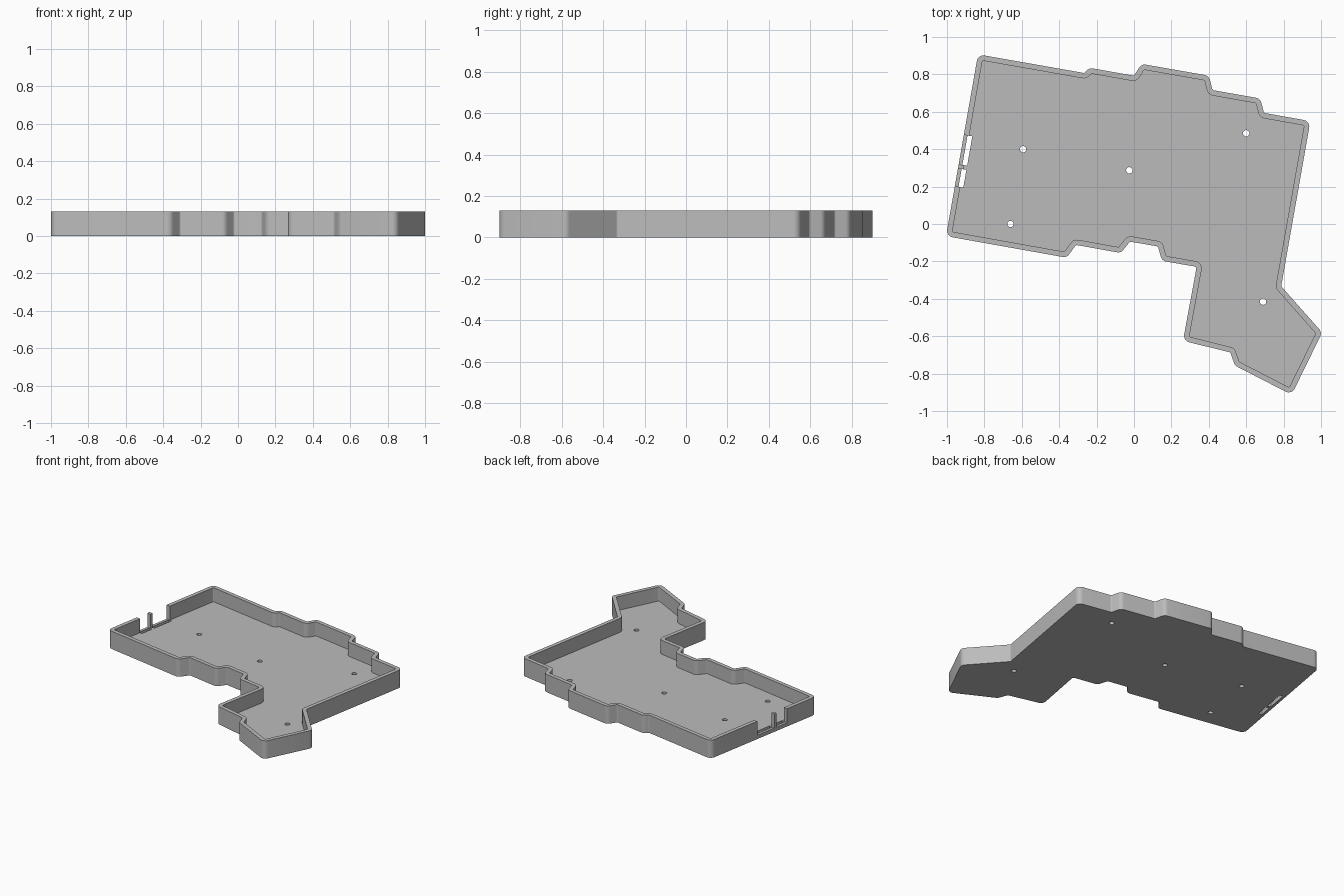
import bpy, bmesh, math
from mathutils import Vector

if "Cube" in bpy.data.objects:
    bpy.data.objects.remove(bpy.data.objects["Cube"])

HEIGHT, FLOOR, WALL = 0.13, 0.028, 0.029

# Outer outline of the case, clockwise from the back left corner
OUTLINE = [Vector(p) for p in [
    (-0.834, 0.907), (-0.265, 0.807), (-0.238, 0.835), (0.0, 0.793), (0.04, 0.856),
    (0.40, 0.793), (0.42, 0.716), (0.675, 0.671), (0.695, 0.594), (0.943, 0.55),
    (0.787, -0.333), (1.006, -0.58), (0.843, -0.913), (0.54, -0.757), (0.515, -0.687),
    (0.262, -0.624), (0.335, -0.229), (0.15, -0.197), (0.128, -0.12), (-0.022, -0.094),
    (-0.07, -0.155), (-0.31, -0.112), (-0.36, -0.18), (-1.005, -0.065)]]


def corner_dirs(pts, i):
    a = (pts[i] - pts[i - 1]).normalized()
    b = (pts[(i + 1) % len(pts)] - pts[i]).normalized()
    return a, b


def inset(pts, dist):
    out = []
    for i, p in enumerate(pts):
        a, b = corner_dirs(pts, i)
        n1, n2 = Vector((a.y, -a.x)), Vector((b.y, -b.x))
        out.append(p + (n1 + n2) * dist / (1 + n1.dot(n2)))
    return out


def rounded(pts, r_convex, r_concave, steps=6):
    out = []
    for i, p in enumerate(pts):
        a, b = corner_dirs(pts, i)
        turn = math.atan2(a.x * b.y - a.y * b.x, a.dot(b))   # negative = convex
        r = r_convex if turn < 0 else r_concave
        start = p - a * r * math.tan(abs(turn) / 2)
        side = Vector((-a.y, a.x)) * (1 if turn > 0 else -1)
        for k in range(steps + 1):
            t = abs(turn) * k / steps
            out.append(start + a * r * math.sin(t) + side * r * (1 - math.cos(t)))
    return out


def prism(name, pts, z0, z1):
    bm = bmesh.new()
    face = bm.faces.new([bm.verts.new((p[0], p[1], z0)) for p in pts])
    ext = bmesh.ops.extrude_face_region(bm, geom=[face])
    verts = [g for g in ext["geom"] if isinstance(g, bmesh.types.BMVert)]
    bmesh.ops.translate(bm, verts=verts, vec=(0, 0, z1 - z0))
    bmesh.ops.recalc_face_normals(bm, faces=bm.faces)
    mesh = bpy.data.meshes.new(name)
    bm.to_mesh(mesh)
    bm.free()
    obj = bpy.data.objects.new(name, mesh)
    bpy.context.collection.objects.link(obj)
    return obj


# Case body
case = prism("case_tray", rounded(OUTLINE, 0.036, 0.012), 0, HEIGHT)

# Hollow interior
cutters = [prism("interior_cutter", rounded(inset(OUTLINE, WALL), 0.008, 0.04), FLOOR, 0.3)]

# Screw holes through the floor
for x, y in [(-0.593, 0.40), (-0.025, 0.287), (0.60, 0.485), (-0.66, 0.0), (0.69, -0.415)]:
    ring = [(x + 0.017 * math.cos(k * math.tau / 24), y + 0.017 * math.sin(k * math.tau / 24))
            for k in range(24)]
    cutters.append(prism("screw_hole_cutter", ring, -0.1, 0.2))

# Port openings in the left wall, with a slot through the floor behind each
corner = OUTLINE[-1]
along = (OUTLINE[0] - corner).normalized()
inward = Vector((along.y, -along.x))


def port(s0, s1, d0, d1, z0):
    pts = [corner + along * s + inward * d for s, d in ((s0, d0), (s0, d1), (s1, d1), (s1, d0))]
    cutters.append(prism("port_cutter", pts, z0, 0.3))


for s0, s1 in [(0.272, 0.368), (0.39, 0.55)]:
    port(s0, s1, -0.05, 0.046, FLOOR)
    port(s0, s1, 0.02, 0.046, -0.1)

for c in cutters:
    mod = case.modifiers.new(c.name, 'BOOLEAN')
    mod.operation, mod.solver, mod.object = 'DIFFERENCE', 'EXACT', c

# Bake the cuts and remove the cutters
deps = bpy.context.evaluated_depsgraph_get()
baked = bpy.data.meshes.new_from_object(case.evaluated_get(deps))
case.modifiers.clear()
case.data = baked
for c in cutters:
    bpy.data.objects.remove(c)

# Plain grey plastic
grey = bpy.data.materials.new("grey_plastic")
grey.diffuse_color = (0.5, 0.5, 0.5, 1)
grey.use_nodes = True
grey.node_tree.nodes["Principled BSDF"].inputs["Base Color"].default_value = grey.diffuse_color
case.data.materials.clear()
case.data.materials.append(grey)

bpy.context.view_layer.objects.active = case
case.select_set(True)
bpy.ops.object.shade_smooth_by_angle(angle=math.radians(30))
